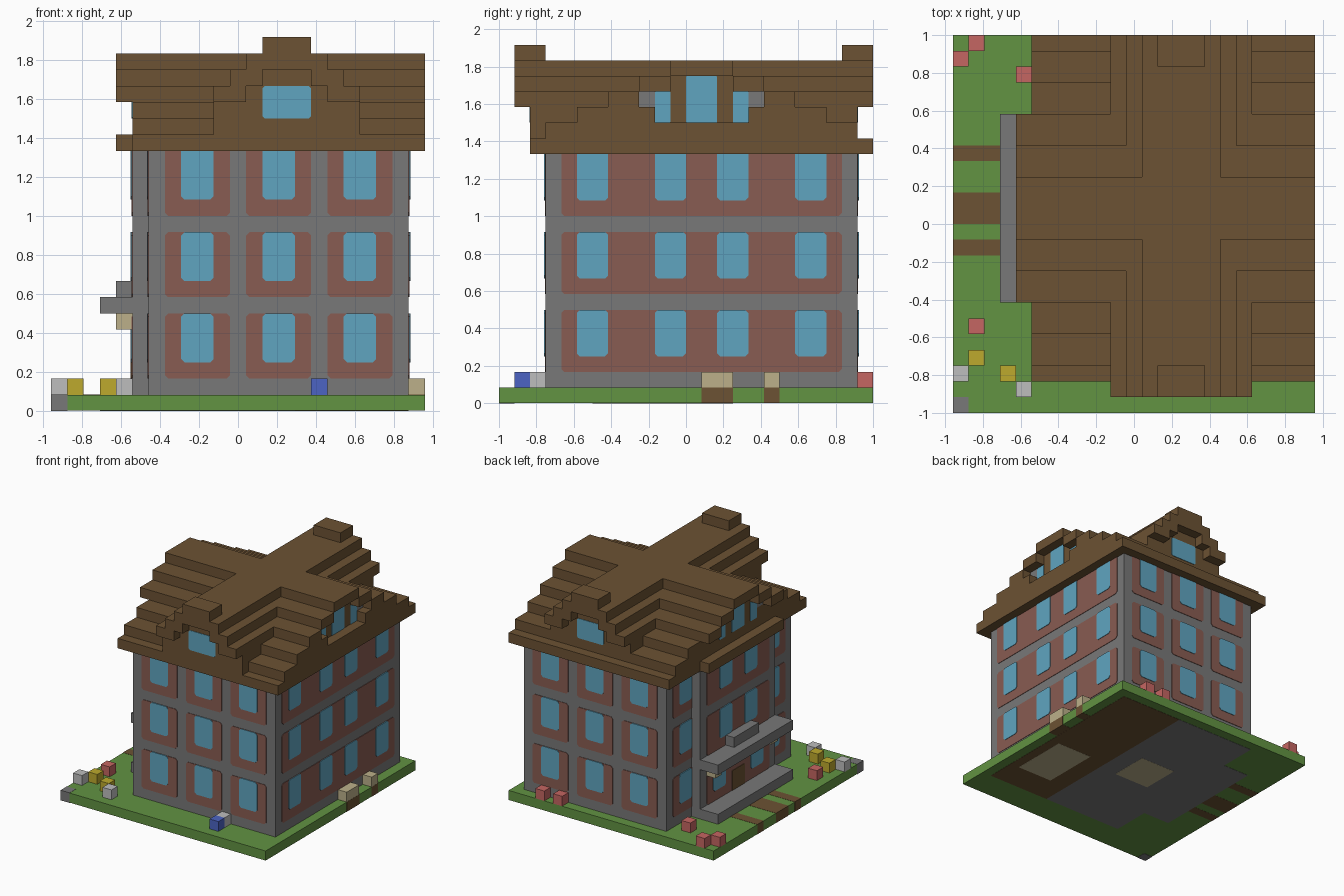
import bpy
import bmesh

cube = bpy.data.objects.get("Cube")
if cube:
    bpy.data.objects.remove(cube, do_unlink=True)

UNIT = 1 / 12  # one building block


def material(name, rgb):
    lin = [((c / 255 + 0.055) / 1.055) ** 2.4 for c in rgb] + [1]
    m = bpy.data.materials.new(name)
    m.use_nodes = True
    m.diffuse_color = lin
    m.node_tree.nodes["Principled BSDF"].inputs["Base Color"].default_value = lin
    return m


GRASS = material("grass green", (98, 147, 66))
WOOD = material("wood brown", (108, 82, 51))
STONE = material("stone grey", (120, 120, 120))
BRICK = material("brick red", (137, 92, 82))
GLASS = material("glass blue", (96, 165, 192))
SAND = material("sand beige", (188, 176, 138))
WHITE = material("pale grey", (190, 190, 190))
YELLOW = material("petal yellow", (190, 170, 45))
RED = material("petal red", (197, 102, 98))
BLUE = material("petal blue", (76, 100, 195))


def place(co):
    x, y, z = co
    return ((x - 11.5) * UNIT, (y - 12) * UNIT, z * UNIT)


def finish(name, bm, mat):
    bmesh.ops.recalc_face_normals(bm, faces=bm.faces)
    mesh = bpy.data.meshes.new(name)
    bm.to_mesh(mesh)
    bm.free()
    mesh.materials.append(mat)
    ob = bpy.data.objects.new(name, mesh)
    bpy.context.collection.objects.link(ob)
    return ob


def boxes(name, mat, spans):
    """One object from boxes given as (x0, x1, y0, y1, z0, z1) in blocks."""
    bm = bmesh.new()
    for x0, x1, y0, y1, z0, z1 in spans:
        made = bmesh.ops.create_cube(bm, size=1)["verts"]
        for v in made:
            v.co = place((x1 if v.co.x > 0 else x0,
                          y1 if v.co.y > 0 else y0,
                          z1 if v.co.z > 0 else z0))
    return finish(name, bm, mat)


def plates(name, mat, axis, plane, out, rects, chip=0.2, depth=0.05):
    """Thin chipped-corner plates (u0, u1, z0, z1) on a wall facing out along axis."""
    bm = bmesh.new()
    for u0, u1, z0, z1 in rects:
        c = chip
        outline = [(u0 + c, z0), (u1 - c, z0), (u1, z0 + c), (u1, z1 - c),
                   (u1 - c, z1), (u0 + c, z1), (u0, z1 - c), (u0, z0 + c)]
        rings = []
        for d in (plane - out * depth, plane + out * depth):
            rings.append([bm.verts.new(place((d, u, z) if axis == "x" else (u, d, z)))
                          for u, z in outline])
        bm.faces.new(rings[0])
        bm.faces.new(rings[1])
        for i in range(8):
            j = (i + 1) % 8
            bm.faces.new((rings[0][i], rings[0][j], rings[1][j], rings[1][i]))
    return finish(name, bm, mat)


# Ground slab, paths and underside floors
boxes("lawn", GRASS, [(0, 23, 0, 24, 0.03, 1)])
boxes("corner_stone", STONE, [(-0.01, 1, -0.01, 1, 0, 1.02)])
boxes("paths", WOOD, [(-0.01, 4, a, b, 0.02, 1.02) for a, b in ((10, 11), (12, 14), (16, 17))]
      + [(22, 23.01, a, b, 0.02, 1.01) for a, b in ((13, 15), (17, 18))])
boxes("wood_floor", WOOD, [(15, 22, 3, 23, 0.01, 0.1)])
boxes("stone_floor", STONE, [(6, 15, 3, 23, 0.01, 0.1), (3, 6, 7, 19, 0.01, 0.1)])
boxes("sand_floor", SAND, [(17, 21, 6, 12, 0, 0.1), (9, 13, 11, 15, 0, 0.1)])

# House walls with the entrance bay
boxes("walls", STONE, [(6, 22, 3, 23, 1, 16)])
boxes("entrance_bay", STONE, [(5, 6, 7, 19, 1, 16)])
floors = [(2, 6), (7, 11), (12, 16.3)]

# Front and back brick panels with windows
for side, plane, out in (("front", 3, -1), ("back", 23, 1)):
    plates(side + "_panels", BRICK, "y", plane, out,
           [(u, u + 4, a, b) for u in (7, 12, 17) for a, b in floors])
    plates(side + "_windows", GLASS, "y", plane, out,
           [(u, u + 2, a + 1, b) for u in (8, 13, 18) for a, b in floors], depth=0.1)

# Side brick bands with windows
plates("left_bands", BRICK, "x", 22, 1, [(4, 22, a, b) for a, b in floors])
plates("left_windows", GLASS, "x", 22, 1,
       [(u, u + 2, a + 1, b) for u in (5, 10, 14, 19) for a, b in floors], depth=0.1)
plates("right_bands", BRICK, "x", 6, -1, [(4, 22, a, b) for a, b in floors])
plates("right_windows", GLASS, "x", 6, -1,
       [(u, u + 2, a + 1, b) for u in (5, 19) for a, b in floors], depth=0.1)
plates("bay_bands", BRICK, "x", 5, -1, [(8, 18, a, b) for a, b in floors])
plates("bay_windows", GLASS, "x", 5, -1,
       [(u, u + 2, a + 1, b) for u in (10, 14) for a, b in floors[1:]], depth=0.1)
plates("bay_low_windows", GLASS, "x", 5, -1, [(u, u + 2, 3, 6) for u in (9, 15)], depth=0.1)
plates("door", WOOD, "x", 5, -1, [(12, 14, 2, 4)], chip=0.02, depth=0.1)

# Porch step, balcony and lamps
boxes("porch_step", STONE, [(3, 5, 7, 19, 1, 2)])
boxes("balcony", STONE, [(3, 5, 7, 19, 6, 7), (4, 5, 11, 15, 7, 8)])
boxes("porch_lamps", SAND, [(4, 5, y, y + 1, 5, 6) for y in (8, 17)])

# Eaves and the two crossing stepped roofs
boxes("eaves", WOOD, [(5, 23, 2, 24, 16, 17), (4, 5, 7, 19, 16, 17)])
steps = range(5)
boxes("cross_roof", WOOD, [(5, 22, 3 + 2 * s, 23 - 2 * s, 17 + s, 18 + s) for s in steps])
boxes("main_roof", WOOD, [(10, 19, 2, 23, 17, 20), (11, 18, 2, 23, 20, 21),
                          (12, 17, 2, 23, 21, 22)])

# Overhanging gable trims
cross_trim = [(7, 9, 19), (17, 19, 19), (9, 11, 20), (15, 17, 20), (11, 15, 21)]
boxes("cross_trim", WOOD, [(x, x + 1, a, b, z, z + 1) for x in (4, 22) for a, b, z in cross_trim]
      + [(22, 23, 3, 23, 17, 18), (22, 23, 5, 10, 18, 19), (22, 23, 16, 21, 18, 19)])
main_trim = [(10, 12, 19), (17, 19, 19), (11, 13, 20), (16, 18, 20), (12, 17, 21)]
boxes("main_trim", WOOD, [(a, b, y, y + 1, z, z + 1) for y in (1, 23) for a, b, z in main_trim])
boxes("ridge_caps", WOOD, [(13, 16, y, y + 2, 22, 23) for y in (1, 22)])

# Gable windows and stone cheeks
for side, plane, out in (("right", 5, -1), ("left", 22, 1)):
    plates(side + "_gable_windows", GLASS, "x", plane, out,
           [(12, 14, 18, 21), (10, 11, 18, 20), (15, 16, 18, 20)], chip=0.05)
    plates(side + "_gable_stones", STONE, "x", plane, out,
           [(9, 10, 19, 20), (16, 17, 19, 20)], chip=0.02)
for side, plane, out in (("front", 2, -1), ("back", 23, 1)):
    plates(side + "_gable_window", GLASS, "y", plane, out, [(13, 16, 18, 20)], chip=0.15)

# Flowers and garden blocks
garden = {
    "red_flowers": (RED, [(0, 22), (1, 23), (4, 21), (1, 5), (17, 23), (19, 23)]),
    "yellow_flowers": (YELLOW, [(1, 3), (3, 2)]),
    "white_flowers": (WHITE, [(0, 2), (4, 1), (16, 2)]),
    "blue_flower": (BLUE, [(16, 1)]),
    "sand_blocks": (SAND, [(22, 13), (22, 14), (22, 17)]),
}
for name, (mat, spots) in garden.items():
    boxes(name, mat, [(x, x + 1, y, y + 1, 1, 2) for x, y in spots])
